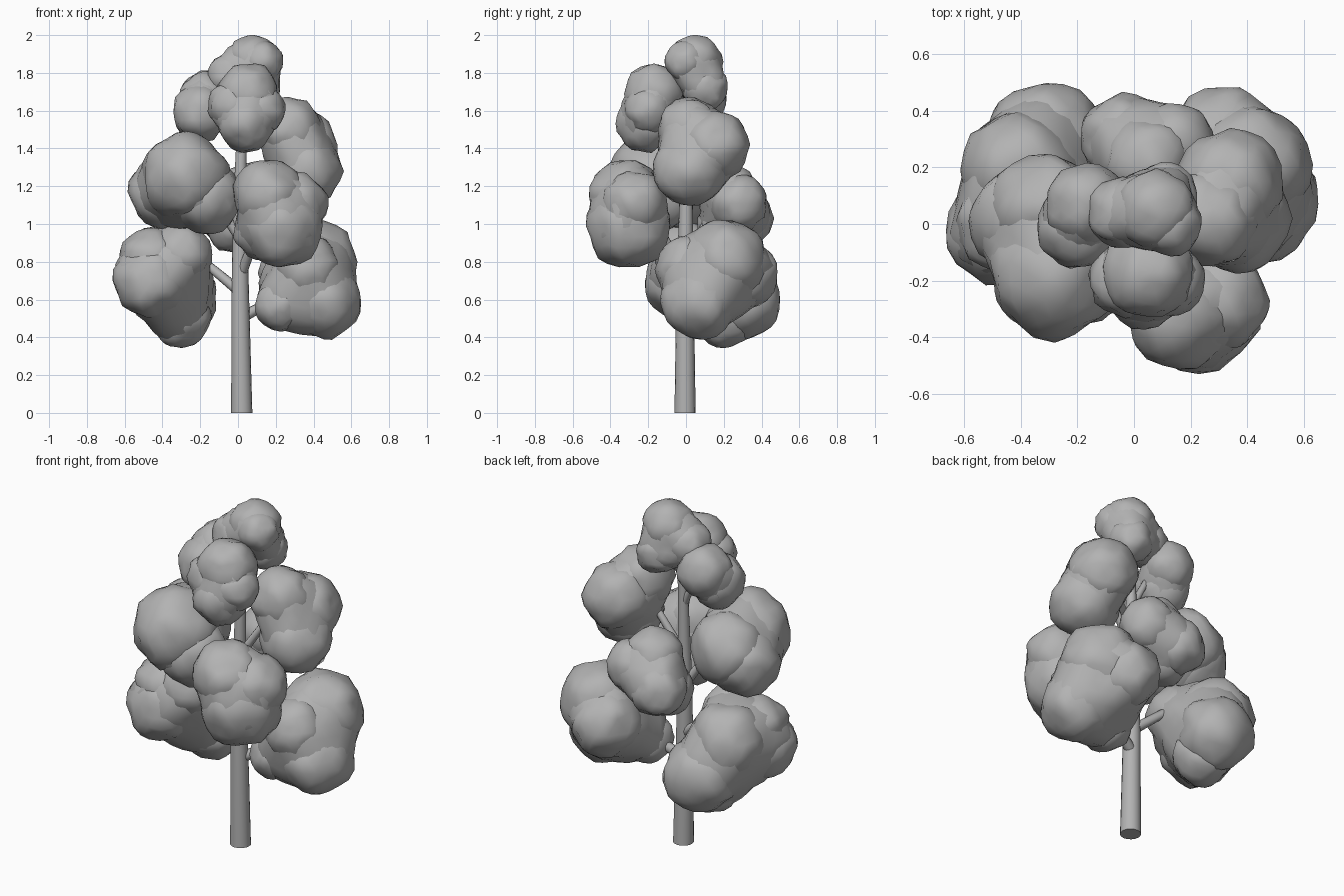
import bpy, bmesh, math
from mathutils import Vector, noise
from mathutils.bvhtree import BVHTree

if "Cube" in bpy.data.objects:
    bpy.data.objects.remove(bpy.data.objects["Cube"])

# Leaf clusters: each is a handful of overlapping lumps (x, y, z, radius)
CLUSTERS = {
    "foliage_lower_left": [(-0.46, -0.02, 0.70, 0.20), (-0.40, 0.19, 0.78, 0.21),
                           (-0.31, 0.31, 0.60, 0.20), (-0.30, 0.20, 0.50, 0.155),
                           (-0.30, 0.00, 0.84, 0.165), (-0.46, 0.00, 0.81, 0.17)],
    "foliage_lower_right": [(0.455, 0.07, 0.59, 0.20), (0.40, 0.21, 0.80, 0.22),
                            (0.23, 0.03, 0.57, 0.14), (0.37, 0.01, 0.76, 0.17),
                            (0.31, 0.29, 0.74, 0.19)],
    "foliage_middle_front": [(0.23, -0.30, 0.99, 0.22), (0.16, -0.32, 1.15, 0.19),
                             (0.29, -0.27, 1.10, 0.18), (0.14, -0.26, 0.97, 0.16)],
    "foliage_middle_left": [(-0.28, -0.17, 1.25, 0.235), (-0.39, 0.01, 1.17, 0.19),
                            (-0.17, -0.16, 1.14, 0.19), (-0.31, 0.05, 1.24, 0.20)],
    "foliage_middle_back": [(-0.04, 0.31, 1.03, 0.15), (0.14, 0.28, 1.11, 0.15),
                            (0.05, 0.22, 1.17, 0.155), (-0.02, 0.21, 0.99, 0.145)],
    "foliage_upper_right": [(0.27, 0.02, 1.50, 0.17), (0.34, 0.15, 1.42, 0.185),
                            (0.36, 0.02, 1.28, 0.19)],
    "foliage_upper_front": [(0.05, -0.17, 1.69, 0.16), (0.12, -0.20, 1.60, 0.13),
                            (0.04, -0.22, 1.53, 0.15), (-0.03, -0.20, 1.63, 0.13)],
    "foliage_upper_left": [(-0.17, 0.07, 1.67, 0.145), (-0.20, -0.01, 1.59, 0.15)],
    "foliage_crown": [(0.08, 0.05, 1.86, 0.14), (0.11, 0.10, 1.72, 0.12),
                      (-0.04, 0.04, 1.78, 0.125), (0.13, 0.00, 1.86, 0.11)],
}
# Height at which each cluster's branch leaves the trunk
BRANCH_START = [0.64, 0.50, 0.72, 0.92, 0.82, 1.10, 1.36, 1.40, 1.60]

grey = bpy.data.materials.new("mid_grey")
grey.diffuse_color = (0.45, 0.45, 0.45, 1)
grey.use_nodes = True
grey.node_tree.nodes["Principled BSDF"].inputs["Base Color"].default_value = grey.diffuse_color


def finish(bm, name, angle):
    mesh = bpy.data.meshes.new(name)
    bm.to_mesh(mesh)
    bm.free()
    mesh.materials.append(grey)
    obj = bpy.data.objects.new(name, mesh)
    bpy.context.collection.objects.link(obj)
    bpy.context.view_layer.objects.active = obj
    obj.select_set(True)
    bpy.ops.object.shade_smooth_by_angle(angle=math.radians(angle))
    obj.select_set(False)
    return obj


def centroid(lumps):
    return sum((Vector(l[:3]) for l in lumps), Vector()) / len(lumps)


def foliage(name, lumps):
    """Bumpy icospheres plus a core that fills the hollows between them."""
    bm = bmesh.new()
    for x, y, z, r in lumps:
        centre = Vector((x, y, z))
        for v in bmesh.ops.create_icosphere(bm, subdivisions=3, radius=1)["verts"]:
            bump = noise.noise(v.co * 1.9 + centre * 9)
            v.co = centre + v.co * r * (1.0 + 0.13 * bump)
    # Core: a sphere shrink-wrapped to the hull of the lumps
    hull = bm.copy()
    bmesh.ops.convex_hull(hull, input=hull.verts[:])
    tree = BVHTree.FromBMesh(hull)
    mid = centroid(lumps)
    for v in bmesh.ops.create_icosphere(bm, subdivisions=3, radius=1)["verts"]:
        d = v.co.normalized()
        far = mid + d * 2                      # cast inwards to meet the outer skin
        hit = tree.ray_cast(far, -d)[0]
        bump = noise.noise(d * 2.5 + mid * 7)
        v.co = mid + (hit - mid) * (0.95 + 0.07 * bump)
    hull.free()
    return finish(bm, name, 40)


def limb(name, path, sides=12):
    """Tapered round tube through (point, radius) pairs."""
    bm = bmesh.new()
    rings = []
    for i, (p, r) in enumerate(path):
        a, b = path[max(i - 1, 0)][0], path[min(i + 1, len(path) - 1)][0]
        turn = Vector((0, 0, 1)).rotation_difference(Vector(b) - Vector(a))
        if i == 0 and name == "trunk":
            turn.identity()
        rings.append([bm.verts.new(Vector(p) + turn @ Vector(
            (r * math.cos(t), r * math.sin(t), 0)))
            for t in (math.tau * k / sides for k in range(sides))])
    for lo, hi in zip(rings, rings[1:]):
        for k in range(sides):
            n = (k + 1) % sides
            bm.faces.new((lo[k], lo[n], hi[n], hi[k]))
    bm.faces.new(rings[0][::-1])
    bm.faces.new(rings[-1])
    return finish(bm, name, 40)


# Trunk
limb("trunk", [((0.02, -0.005, 0), 0.056), ((0.012, -0.005, 0.6), 0.047),
               ((0.01, 0, 1.1), 0.036), ((0.02, 0, 1.5), 0.026),
               ((0.05, 0.03, 1.8), 0.015)], 16)

# Foliage clusters, each carried by a branch
for (name, lumps), start in zip(CLUSTERS.items(), BRANCH_START):
    foliage(name, lumps)
    centre = centroid(lumps)
    base = Vector((0.012, 0, start))
    end = Vector((centre.x, centre.y, max(centre.z, start + 0.14)))
    mid = base.lerp(end, 0.45) + Vector((0, 0, 0.08 if start > 0.6 else 0.0))
    size = 0.036 - 0.011 * start
    limb(name.replace("foliage", "branch"),
         [(base, size), (mid, size * 0.85), (end, size * 0.6)], 10)
